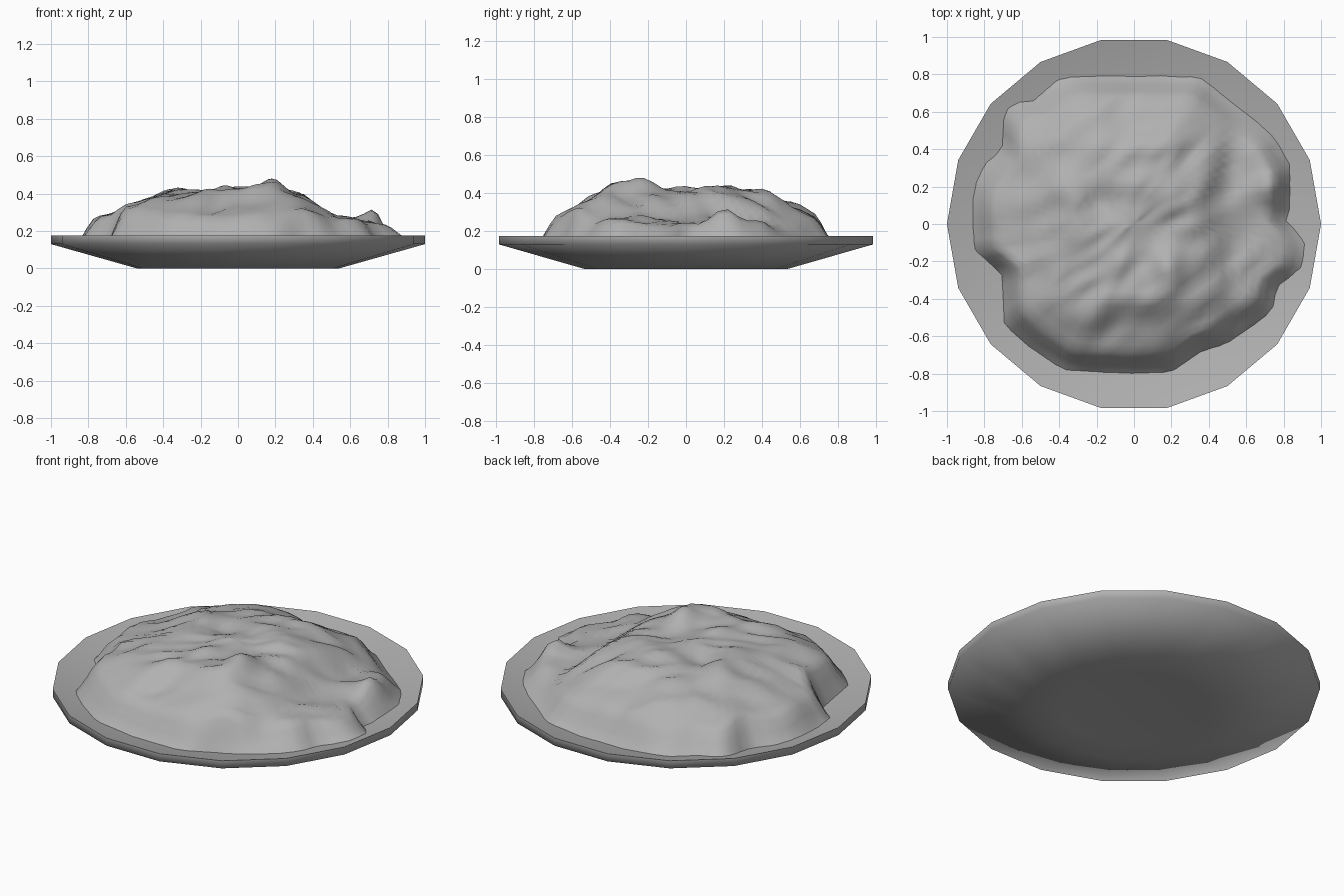
import bpy, bmesh, math
from mathutils import Vector, noise

if "Cube" in bpy.data.objects:
    bpy.data.objects.remove(bpy.data.objects["Cube"])

SIDES = 18
grey = bpy.data.materials.new("dark_grey")
grey.diffuse_color = (0.44, 0.44, 0.44, 1)
grey.use_nodes = True
grey.node_tree.nodes["Principled BSDF"].inputs["Base Color"].default_value = grey.diffuse_color


def finish(name, bm, angle):
    bmesh.ops.recalc_face_normals(bm, faces=bm.faces)
    me = bpy.data.meshes.new(name)
    bm.to_mesh(me)
    bm.free()
    me.materials.append(grey)
    ob = bpy.data.objects.new(name, me)
    bpy.context.collection.objects.link(ob)
    bpy.ops.object.select_all(action='DESELECT')
    ob.select_set(True)
    bpy.context.view_layer.objects.active = ob
    bpy.ops.object.shade_smooth_by_angle(angle=math.radians(angle))
    return ob


def interp(pts, v):
    if v <= pts[0][0]:
        return pts[0][1]
    for (a, p), (b, q) in zip(pts, pts[1:]):
        if v <= b:
            return p + (q - p) * (v - a) / (b - a)
    return pts[-1][1]


def bridge(bm, rings):
    n = len(rings[0])
    for a, b in zip(rings, rings[1:]):
        for i in range(n):
            j = (i + 1) % n
            bm.faces.new((a[i], a[j], b[j], b[i]))


# Plate: 18-sided turned profile, from recessed foot to rim to inner floor
INNER = [(0.0, 0.05), (0.54, 0.05), (1.0, 0.175)]
profile = [(0.40, 0.012), (0.54, 0.0), (1.0, 0.13), (1.0, 0.175), (0.54, 0.05)]
bm = bmesh.new()
rings = []
for r, z in profile:
    rings.append([bm.verts.new((r * math.cos(2 * math.pi * i / SIDES),
                                r * math.sin(2 * math.pi * i / SIDES), z)) for i in range(SIDES)])
bridge(bm, rings)
bm.faces.new(rings[0])
bm.faces.new(rings[-1])
finish("plate", bm, 85)

# Mound: uneven outline, broad height envelopes in x and y, ridges and peaks
outline = [(0.84, 0.05), (0.84, 0.33), (0.76, 0.47), (0.57, 0.63), (0.35, 0.80),
           (-0.39, 0.80), (-0.55, 0.66), (-0.64, 0.66), (-0.70, 0.61), (-0.71, 0.40),
           (-0.80, 0.33), (-0.87, 0.20), (-0.87, -0.13), (-0.71, -0.27), (-0.70, -0.54),
           (-0.57, -0.66), (-0.38, -0.79), (0, -0.81), (0.20, -0.80), (0.37, -0.68),
           (0.50, -0.65), (0.75, -0.47), (0.77, -0.34), (0.91, -0.24), (0.94, -0.08), (0.81, 0)]
outline.sort(key=lambda p: math.atan2(p[1], p[0]) % (2 * math.pi))


def reach(a):
    """Distance from the centre to the outline in direction a."""
    dx, dy = math.cos(a), math.sin(a)
    for (x1, y1), (x2, y2) in zip(outline, outline[1:] + outline[:1]):
        c1, c2 = dx * y1 - dy * x1, dx * y2 - dy * x2
        if c1 <= 0 <= c2 and dx * x1 + dy * y1 > 0 and c1 != c2:
            k = c1 / (c1 - c2)
            return math.hypot(x1 + k * (x2 - x1), y1 + k * (y2 - y1))
    return 0.8


HX = [(-0.88, 0.18), (-0.8, 0.27), (-0.6, 0.32), (-0.4, 0.40), (-0.2, 0.425), (0.2, 0.435),
      (0.35, 0.385), (0.52, 0.265), (0.7, 0.25), (0.85, 0.21), (0.95, 0.175)]
HY = [(-0.81, 0.19), (-0.7, 0.27), (-0.55, 0.35), (-0.4, 0.43), (0.2, 0.425), (0.42, 0.40),
      (0.6, 0.32), (0.7, 0.26), (0.81, 0.18)]
PEAKS = [(-0.34, 0.14, 0.04, 0.09), (0.19, -0.23, 0.04, 0.08), (-0.06, -0.2, 0.03, 0.07),
         (0.77, 0.22, 0.10, 0.10), (0.8, -0.15, 0.02, 0.1), (-0.2, 0.14, -0.03, 0.09)]


def height(x, y):
    h = 0.15 + (interp(HX, x) - 0.15) * (interp(HY, y) - 0.15) / 0.285
    for px, py, a, w in PEAKS:
        h += a * math.exp(-((x - px) ** 2 + (y - py) ** 2) / (w * w))
    u, v = 0.78 * x + 0.62 * y, -0.62 * x + 0.78 * y       # diagonal ridges
    h += 0.035 * noise.noise(Vector((u * 3.2, v * 8, 4.3)))
    h += 0.022 * noise.noise(Vector((u * 6, v * 14, 9.1)))
    return h


SEG = 90
steps = [1.0, 0.965, 0.93, 0.89] + [0.85 - 0.05 * k for k in range(17)]
bm = bmesh.new()
rings = []
for t in steps:
    ring = []
    for i in range(SEG):
        a = 2 * math.pi * (i + 0.3) / SEG
        r = reach(a) * t
        x, y = r * math.cos(a), r * math.sin(a)
        base = interp(INNER, r) - 0.01
        s = min(1.0, (1 - t) / 0.13) ** 0.85
        ring.append(bm.verts.new((x, y, base + (max(height(x, y), base + 0.03) - base) * s)))
    rings.append(ring)
bridge(bm, rings)
top = bm.verts.new((0, 0, height(0, 0)))
for i in range(SEG):
    bm.faces.new((rings[-1][i], rings[-1][(i + 1) % SEG], top))
finish("mound", bm, 60)
